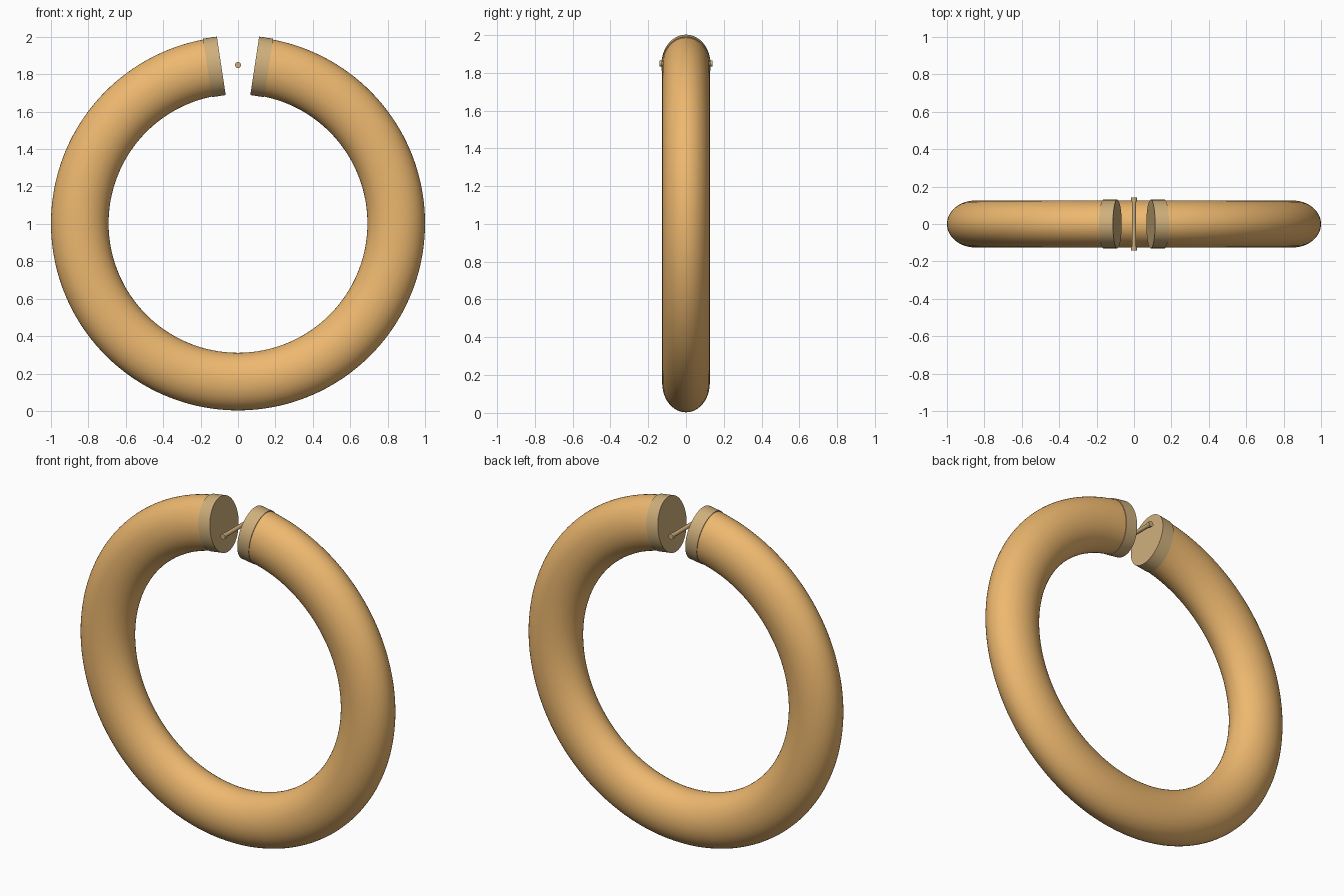
import bpy, bmesh
from math import sin, cos, pi, radians
from mathutils import Matrix, Vector

if "Cube" in bpy.data.objects:
    bpy.data.objects.remove(bpy.data.objects["Cube"])

R, CZ = 0.846, 1.003          # ring centreline radius and height
GAP = radians(8.6)            # half angle of the opening at the top
RAD, DEP = 0.154, 0.126       # half sizes of the oval tube section


def material(name, color):
    m = bpy.data.materials.new(name)
    m.diffuse_color = (*color, 1)
    m.use_nodes = True
    m.node_tree.nodes["Principled BSDF"].inputs["Base Color"].default_value = m.diffuse_color
    return m


gold = material("warm_gold", (0.85, 0.48, 0.16))
pale = material("pale_gold", (0.62, 0.43, 0.20))


def finish(bm, name, mat):
    bmesh.ops.recalc_face_normals(bm, faces=bm.faces)
    me = bpy.data.meshes.new(name)
    bm.to_mesh(me)
    bm.free()
    me.materials.append(mat)
    ob = bpy.data.objects.new(name, me)
    bpy.context.collection.objects.link(ob)
    bpy.ops.object.select_all(action='DESELECT')
    ob.select_set(True)
    bpy.context.view_layer.objects.active = ob
    bpy.ops.object.shade_smooth_by_angle(angle=radians(40))
    return ob


def cylinder(name, mat, matrix, length, segments=64):
    bm = bmesh.new()
    bmesh.ops.create_cone(bm, cap_ends=True, segments=segments, radius1=1,
                          radius2=1, depth=length, matrix=matrix)
    return finish(bm, name, mat)


# Open ring: oval section swept round the circle, leaving a gap at the top
bm = bmesh.new()
N, M = 160, 48
rings = []
for i in range(N + 1):
    a = GAP + (2 * pi - 2 * GAP) * i / N
    ring = []
    for j in range(M):
        t = 2 * pi * j / M
        r = R + RAD * cos(t)
        ring.append(bm.verts.new((r * sin(a), DEP * sin(t), CZ + r * cos(a))))
    rings.append(ring)
for p, q in zip(rings, rings[1:]):
    for j in range(M):
        k = (j + 1) % M
        bm.faces.new((p[j], p[k], q[k], q[j]))
bm.faces.new(rings[0])
bm.faces.new(rings[-1])
finish(bm, "ring_body", gold)

# Straight oval end caps on both sides of the opening
for side, label in ((1, "right"), (-1, "left")):
    pos = Vector((side * R * sin(GAP), 0, CZ + R * cos(GAP)))
    mat = (Matrix.Translation(pos) @ Matrix.Rotation(pi / 2 + side * GAP, 4, 'Y')
           @ Matrix.Diagonal((0.158, 0.13, 1, 1)))
    cylinder("end_cap_" + label, pale, mat, 0.075)


# Hinge pin across the opening, with a small head at each end
def pin_part(name, y, radius, length):
    mat = (Matrix.Translation((0, y, CZ + R)) @ Matrix.Rotation(pi / 2, 4, 'X')
           @ Matrix.Diagonal((radius, radius, 1, 1)))
    cylinder(name, pale, mat, length, 24)


pin_part("hinge_pin", 0, 0.012, 0.26)
pin_part("pin_head_front", -0.131, 0.016, 0.02)
pin_part("pin_head_back", 0.131, 0.016, 0.02)
